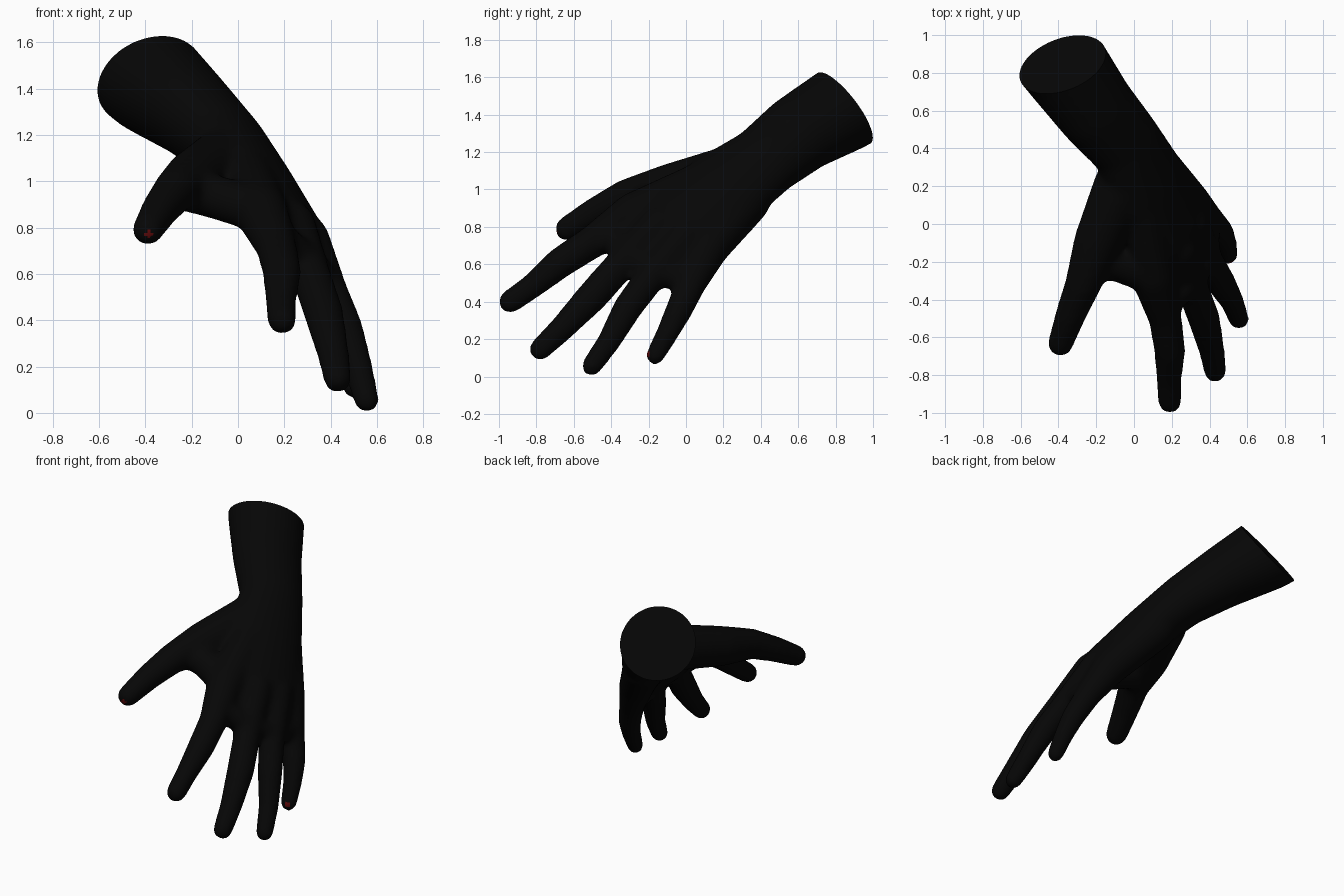
import bpy, bmesh
from mathutils import Vector, Matrix

if "Cube" in bpy.data.objects:
    bpy.data.objects.remove(bpy.data.objects["Cube"], do_unlink=True)


def make_material(name, rgb):
    mat = bpy.data.materials.new(name)
    mat.use_nodes = True
    mat.diffuse_color = (*rgb, 1)
    mat.node_tree.nodes["Principled BSDF"].inputs["Base Color"].default_value = (*rgb, 1)
    return mat


black = make_material("soft_black", (0.0018, 0.0018, 0.0018))
red = make_material("nail_red", (0.12, 0.003, 0.003))

# Palm frame: across runs index to little finger, back points out of the hand's back
along = Vector((0.5, -0.71, -0.5)).normalized()
across = Vector((0.39, 0.84, -0.37))
across = (across - along * across.dot(along)).normalized()
back = along.cross(across)
basis = Matrix((across, back, along)).transposed()

# Unit ball reused for every joint
ball = bmesh.new()
bmesh.ops.create_icosphere(ball, subdivisions=3, radius=1)
ball_points = [v.co.copy() for v in ball.verts]
ball.free()

bm = bmesh.new()


def chain(nodes):
    """Hull each pair of neighbouring ellipsoids; node = (centre, half width, half thickness)."""
    for pair in zip(nodes, nodes[1:]):
        verts = []
        for centre, wide, thick in pair:
            shape = basis @ Matrix.Diagonal((wide, thick, min(wide, thick)))
            verts += [bm.verts.new(Vector(centre) + shape @ p) for p in ball_points]
        bmesh.ops.convex_hull(bm, input=verts)
        loose = [v for v in verts if v.is_valid and not v.link_faces]
        bmesh.ops.delete(bm, geom=loose, context='VERTS')


def finger(*nodes):
    chain([((x, y, z), r + 0.006, r + 0.006) for x, y, z, r in nodes])


# Forearm, wrist and palm
cap_centre = Vector((-0.375, 0.845, 1.435))
cap_normal = Vector((-0.3, 0.76, 0.58)).normalized()
chain([
    (cap_centre - along * 0.35, 0.26, 0.255),
    (cap_centre, 0.24, 0.235),
    ((-0.205, 0.61, 1.3), 0.225, 0.195),
    ((-0.045, 0.425, 1.155), 0.21, 0.165),
    ((0.075, 0.2, 0.995), 0.25, 0.15),
    ((0.21, -0.04, 0.82), 0.27, 0.12),
    ((0.27, -0.18, 0.69), 0.27, 0.085),
])

# Index finger, tip to palm
finger((0.19, -0.94, 0.4, 0.058), (0.185, -0.82, 0.485, 0.062),
       (0.19, -0.67, 0.61, 0.078), (0.165, -0.5, 0.72, 0.083),
       (0.1, -0.28, 0.87, 0.11), (0.04, 0.05, 1.02, 0.11))
# Middle finger
finger((0.43, -0.78, 0.145, 0.055), (0.41, -0.66, 0.26, 0.064),
       (0.37, -0.5, 0.43, 0.08), (0.31, -0.34, 0.61, 0.08), (0.23, -0.14, 0.81, 0.1))
# Ring finger
finger((0.555, -0.505, 0.055, 0.05), (0.52, -0.41, 0.19, 0.058),
       (0.46, -0.31, 0.37, 0.073), (0.39, -0.19, 0.53, 0.077), (0.29, 0, 0.75, 0.1))
# Little finger and heel of the hand
finger((0.5, -0.165, 0.112, 0.046), (0.485, -0.1, 0.23, 0.055),
       (0.455, -0.04, 0.35, 0.067), (0.39, 0.03, 0.5, 0.075),
       (0.29, 0.12, 0.69, 0.105), (0.1, 0.32, 0.94, 0.125))

# Webs between the finger roots
finger((0.15, -0.43, 0.77, 0.075), (0.3, -0.31, 0.65, 0.067),
       (0.38, -0.16, 0.56, 0.067), (0.385, 0.02, 0.52, 0.067))

# Thumb and the web joining it to the index knuckle
finger((-0.39, -0.635, 0.79, 0.062), (-0.335, -0.48, 0.88, 0.076),
       (-0.27, -0.32, 0.96, 0.09), (-0.19, -0.09, 1.01, 0.122), (-0.07, 0.2, 1.08, 0.14))
finger((-0.2, -0.2, 0.96, 0.09), (-0.09, -0.21, 0.93, 0.09), (0.1, -0.28, 0.87, 0.09))

bmesh.ops.recalc_face_normals(bm, faces=bm.faces[:])
mesh = bpy.data.meshes.new("hand_and_forearm")
bm.to_mesh(mesh)
bm.free()
hand = bpy.data.objects.new("hand_and_forearm", mesh)
bpy.context.collection.objects.link(hand)
bpy.ops.object.select_all(action='DESELECT')
hand.select_set(True)
bpy.context.view_layer.objects.active = hand

# Fuse the volumes into one smooth skin
remesh = hand.modifiers.new("fuse", 'REMESH')
remesh.mode = 'VOXEL'
remesh.voxel_size = 0.016
smooth = hand.modifiers.new("soften", 'SMOOTH')
smooth.factor = 0.5
smooth.iterations = 18
for name in ("fuse", "soften"):
    bpy.ops.object.modifier_apply(modifier=name)

mesh = hand.data
mesh.materials.clear()
mesh.materials.append(black)
mesh.materials.append(red)

# Cut the forearm flat and close it
bm = bmesh.new()
bm.from_mesh(mesh)
bmesh.ops.bisect_plane(bm, geom=bm.verts[:] + bm.edges[:] + bm.faces[:],
                       plane_co=cap_centre, plane_no=cap_normal, clear_outer=True)
rim = [e for e in bm.edges if e.is_boundary]
bmesh.ops.holes_fill(bm, edges=rim, sides=0)
bmesh.ops.recalc_face_normals(bm, faces=bm.faces[:])

# Small red nail spots on the thumb and little finger
for spot in (Vector((-0.38, -0.69, 0.765)), Vector((0.52, -0.205, 0.13))):
    centres = {f: f.calc_center_median() for f in bm.faces}
    seed = min(centres.values(), key=lambda c: (c - spot).length)
    for f, centre in centres.items():
        if (centre - seed).length < 0.017:
            f.material_index = 1
bm.to_mesh(mesh)
bm.free()
bpy.ops.object.shade_smooth_by_angle(angle=0.9)
